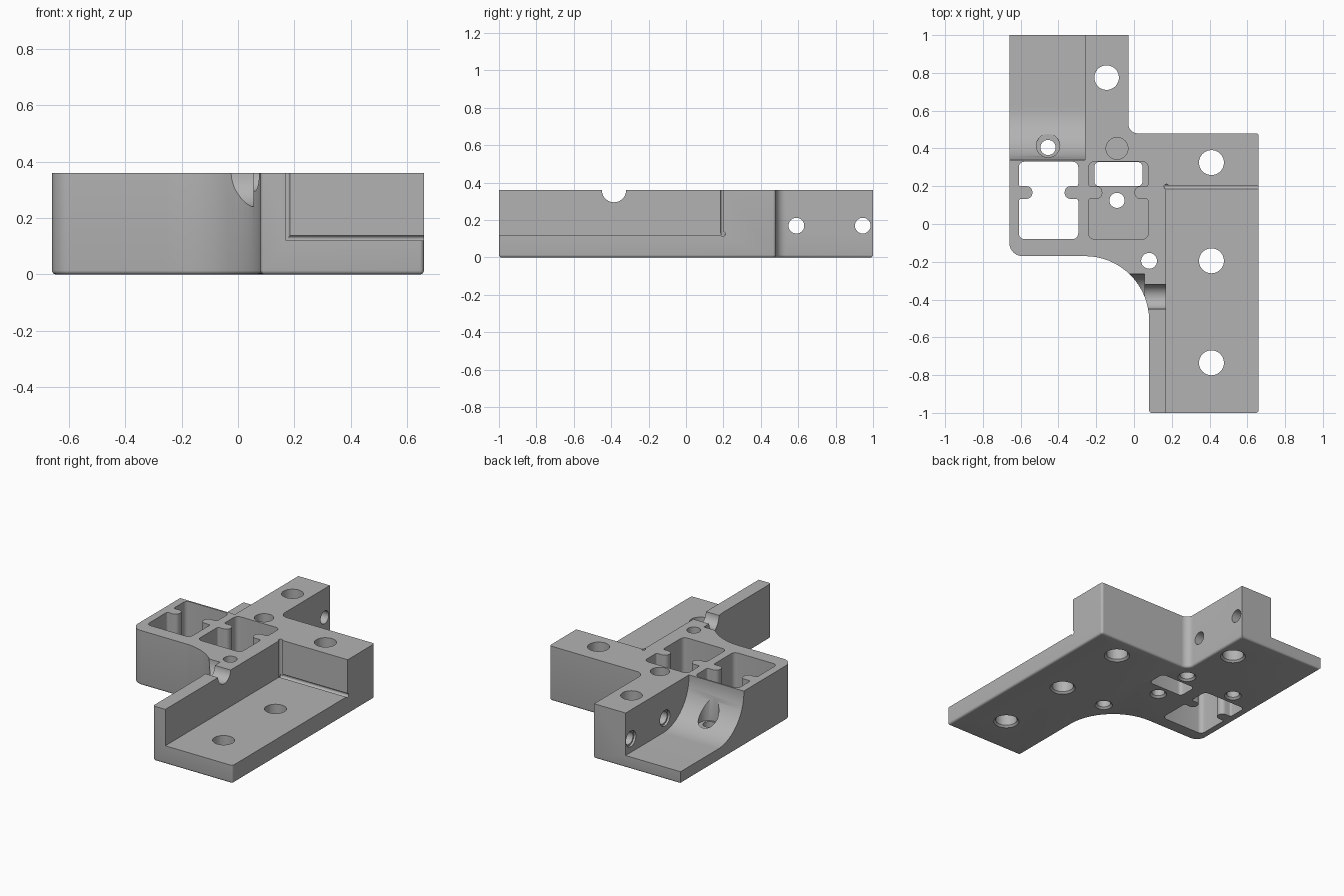
import bpy, bmesh, math
from mathutils import Vector

cube = bpy.data.objects.get("Cube")
if cube:
    bpy.data.objects.remove(cube, do_unlink=True)

grey = bpy.data.materials.new("plain grey")
grey.use_nodes = True
grey.diffuse_color = (0.45, 0.45, 0.45, 1)
grey.node_tree.nodes["Principled BSDF"].inputs["Base Color"].default_value = (0.45, 0.45, 0.45, 1)

HEIGHT = 0.36


def rounded(corners, steps=10):
    """Polygon with a fillet at every corner given as (x, y, radius)."""
    out = []
    for i, corner in enumerate(corners):
        p = Vector(corner[:2])
        r = corner[2] if len(corner) > 2 else 0
        if r == 0:
            out.append(p)
            continue
        a = (Vector(corners[i - 1][:2]) - p).normalized()
        b = (Vector(corners[(i + 1) % len(corners)][:2]) - p).normalized()
        half = a.angle(b) / 2
        centre = p + (a + b).normalized() * r / math.sin(half)
        start = p + a * r / math.tan(half) - centre
        end = p + b * r / math.tan(half) - centre
        sweep = math.atan2(start.x * end.y - start.y * end.x, start.dot(end))
        for k in range(steps + 1):
            t = sweep * k / steps
            c, s = math.cos(t), math.sin(t)
            out.append(centre + Vector((start.x * c - start.y * s, start.x * s + start.y * c)))
    return out


def circle(a, b, r, n=40):
    return [Vector((a + r * math.cos(math.tau * k / n), b + r * math.sin(math.tau * k / n)))
            for k in range(n)]


def prism(name, bottom, lo, hi, axis="z", top=None, edge=0):
    """Solid between two matching outlines, optionally with a rounded lower rim."""
    place = (lambda p, h: (p.x, p.y, h)) if axis == "z" else (lambda p, h: (h, p.x, p.y))
    bm = bmesh.new()
    low = [bm.verts.new(place(p, lo)) for p in bottom]
    high = [bm.verts.new(place(p, hi)) for p in (top or bottom)]
    base = bm.faces.new(low)
    bm.faces.new(high)
    for i in range(len(low)):
        bm.faces.new((low[i - 1], low[i], high[i], high[i - 1]))
    bmesh.ops.recalc_face_normals(bm, faces=bm.faces)
    if edge:
        bmesh.ops.bevel(bm, geom=list(base.edges), offset=edge, segments=4,
                        profile=0.5, affect="EDGES")
    mesh = bpy.data.meshes.new(name)
    bm.to_mesh(mesh)
    bm.free()
    mesh.materials.append(grey)
    obj = bpy.data.objects.new(name, mesh)
    bpy.context.collection.objects.link(obj)
    return obj


# Main bracket block
body = prism("bracket_body", rounded([
    (-0.66, 1), (-0.03, 1), (-0.03, 0.48, 0.05), (0.66, 0.48, 0.015), (0.66, -1, 0.015),
    (0.08, -1, 0.015), (0.08, -0.17, 0.34), (-0.66, -0.17, 0.07)], 16), 0, HEIGHT, edge=0.014)


def cut(*args, **kwargs):
    tool = prism("cutter", *args, **kwargs)
    tool.hide_render = True
    mod = body.modifiers.new("cut", "BOOLEAN")
    mod.operation = "DIFFERENCE"
    mod.solver = "EXACT"
    mod.object = tool
    bpy.context.view_layer.objects.active = body
    bpy.ops.object.modifier_apply(modifier=mod.name)
    bpy.data.objects.remove(tool, do_unlink=True)


def box(x0, x1, y0, y1, r=0):
    return rounded([(x0, y0, r), (x1, y0, r), (x1, y1, r), (x0, y1, r)], 6)


# Front right ledge with its relief grooves
cut(box(0.17, 0.8, -1.2, 0.2), 0.12, 0.5)
cut(circle(0.197, 0.125, 0.013, 20), 0.165, 0.8, axis="x")
cut(circle(0.172, 0.198, 0.013, 20), 0.121, 0.5)

# Curved back left recess
cut(rounded([(1.2, 0.08), (0.34, 0.08, 0.27), (0.34, 0.5), (1.2, 0.5)], 20), -0.8, -0.26, axis="x")

# Cable notch with wider mouth
cut(circle(-0.385, HEIGHT, 0.065), 0, 0.3, axis="x")
cut(circle(-0.385, HEIGHT, 0.12), -0.2, 0.055, axis="x")


# Windows with a pair of rounded tabs: left one open, right one with a floor
def window(x):
    w, tab, r = 0.315, 0.072, 0.03
    y0, y1, y2, y3 = -0.08, 0.133, 0.2, 0.33
    return rounded([
        (x, y0, r), (x + w, y0, r), (x + w, y1, 0.012), (x + w - tab, y1, r),
        (x + w - tab, y2, r), (x + w, y2, 0.012), (x + w, y3, r), (x, y3, r),
        (x, y2, 0.012), (x + tab, y2, r), (x + tab, y1, r), (x, y1, 0.012)], 6)


cut(window(-0.61), -0.1, 0.5)
cut(window(-0.24), 0.12, 0.5)
cut(box(-0.21, 0.045, 0.2, 0.328, 0.025), -0.1, 0.2)

# Vertical screw holes, chamfered underneath
for x, y, r in [(-0.145, 0.775, 0.065), (0.41, 0.325, 0.066), (0.41, -0.195, 0.066),
                (0.41, -0.735, 0.066), (0.08, -0.195, 0.042), (-0.09, 0.125, 0.04),
                (-0.09, 0.4, 0.044), (-0.455, 0.405, 0.04)]:
    cut(circle(x, y, r), -0.1, 0.5)
    cut(circle(x, y, r + 0.014), -0.002, 0.014, top=circle(x, y, r - 0.002))

# Counterbores
cut(circle(-0.09, 0.4, 0.058), 0.3, 0.5)
cut(circle(-0.455, 0.415, 0.062), 0.11, 0.5)

# Cross holes through the back arm, widened on the recess side
for y in (0.59, 0.945):
    cut(circle(y, 0.17, 0.042), -0.4, 0.1, axis="x")
    cut(circle(y, 0.17, 0.052), -0.4, -0.245, axis="x")

# Smooth the fillets and holes, keep the machined edges crisp
bpy.ops.object.select_all(action="DESELECT")
body.select_set(True)
bpy.context.view_layer.objects.active = body
bpy.ops.object.shade_smooth_by_angle(angle=math.radians(30))
